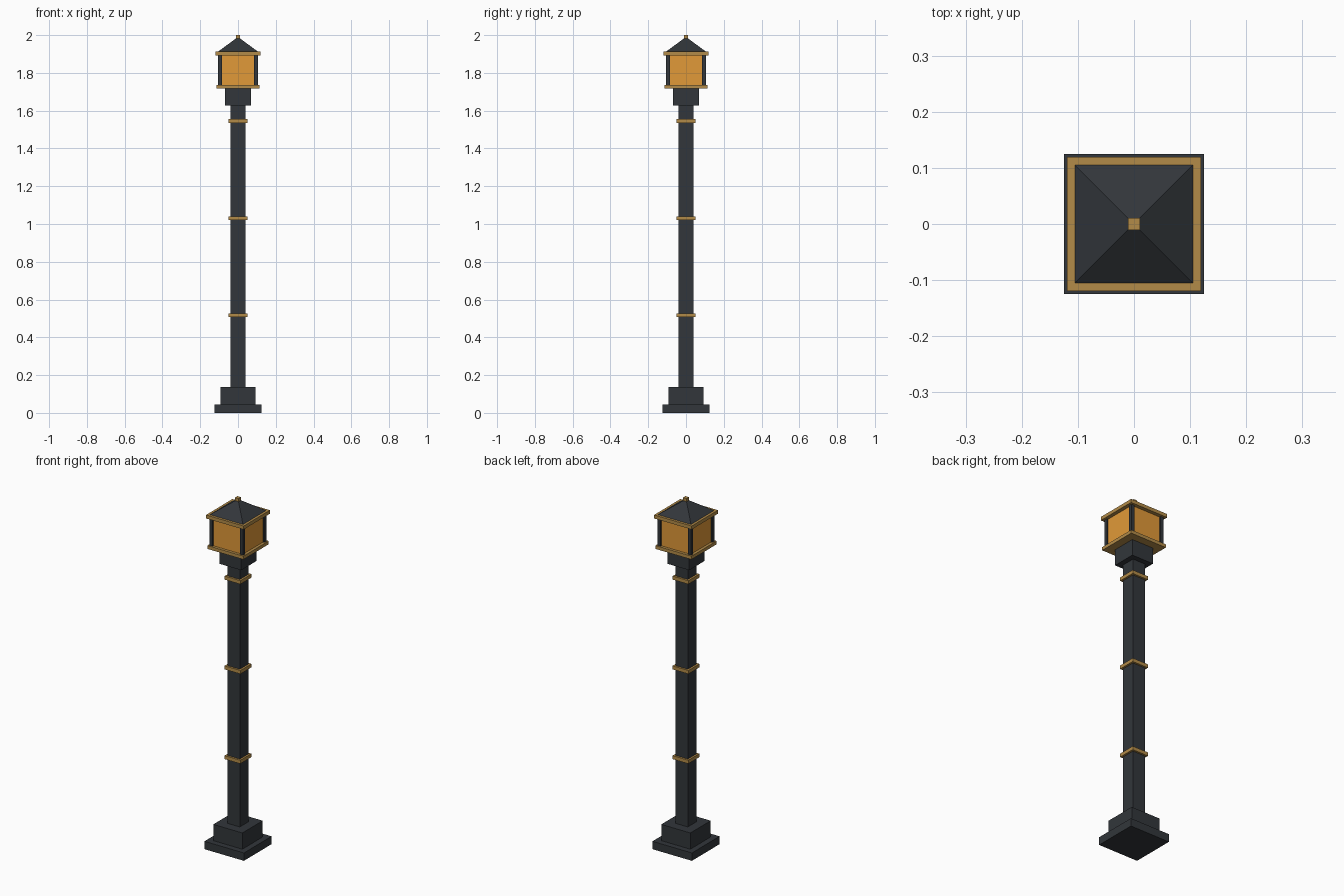
import bpy, math

if "Cube" in bpy.data.objects:
    bpy.data.objects.remove(bpy.data.objects["Cube"])


def material(name, color):
    m = bpy.data.materials.new(name)
    m.diffuse_color = (*color, 1)
    m.use_nodes = True
    m.node_tree.nodes["Principled BSDF"].inputs["Base Color"].default_value = m.diffuse_color
    return m


IRON = material("dark_iron", (0.032, 0.037, 0.043))
BRASS = material("brass", (0.45, 0.26, 0.065))
GLASS = material("amber_glass", (0.75, 0.32, 0.04))


def box(name, hx, hy, z0, z1, mat, x=0, y=0):
    """Box given by half sizes and its bottom and top heights."""
    bpy.ops.mesh.primitive_cube_add(size=2, location=(x, y, (z0 + z1) / 2))
    ob = bpy.context.object
    ob.name = name
    ob.scale = (hx, hy, (z1 - z0) / 2)
    bpy.ops.object.transform_apply(location=False, rotation=False, scale=True)
    ob.data.materials.append(mat)
    return ob


# Stepped base, pole and collar
box("base_plate", 0.125, 0.125, 0, 0.045, IRON)
box("base_block", 0.092, 0.092, 0.045, 0.138, IRON)
box("pole", 0.039, 0.039, 0.138, 1.63, IRON)
box("collar", 0.068, 0.068, 1.627, 1.718, IRON)

# Brass bands around the pole
for i, z in enumerate((0.517, 1.031, 1.545)):
    box(f"pole_band_{i + 1}", 0.05, 0.05, z - 0.01, z + 0.01, BRASS)

# Lantern trims
box("lantern_lower_trim", 0.114, 0.114, 1.718, 1.737, BRASS)
box("lantern_upper_trim", 0.119, 0.119, 1.893, 1.913, BRASS)

# Glass panes and corner posts
for i, (x, y) in enumerate(((0, -1), (1, 0), (0, 1), (-1, 0))):
    hx, hy = (0.004, 0.09) if x else (0.09, 0.004)
    box(f"glass_pane_{i + 1}", hx, hy, 1.737, 1.893, GLASS, x * 0.094, y * 0.094)
for sx in (-1, 1):
    for sy in (-1, 1):
        box("corner_post", 0.01, 0.01, 1.737, 1.893, IRON, sx * 0.096, sy * 0.096)

# Pyramid roof and finial
bpy.ops.mesh.primitive_cone_add(vertices=4, radius1=0.105 * math.sqrt(2), radius2=0,
                                depth=0.077, location=(0, 0, 1.9515),
                                rotation=(0, 0, math.pi / 4))
roof = bpy.context.object
roof.name = "roof"
roof.data.materials.append(IRON)
box("finial", 0.011, 0.011, 1.978, 2.0, BRASS)
